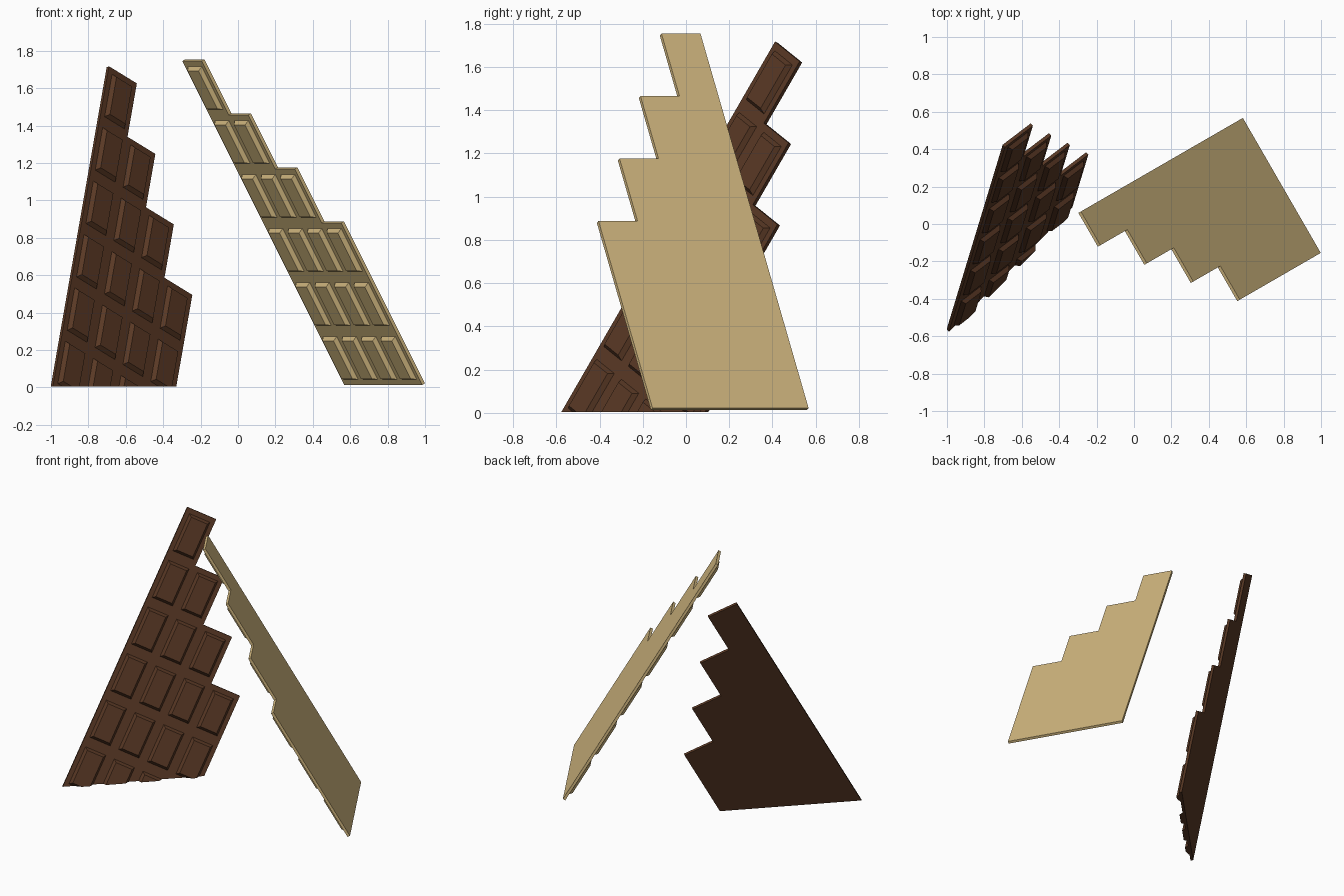
import bpy, bmesh
from mathutils import Vector, Matrix

if "Cube" in bpy.data.objects:
    bpy.data.objects.remove(bpy.data.objects["Cube"])

COL, ROW = 0.2083, 0.3333        # cell size
PLATE, RAISE = 0.018, 0.022      # slab thickness, block height
MARGIN_U, MARGIN_V, SLOPE = 0.030, 0.034, 0.016
COUNTS = [4, 4, 4, 3, 2, 1]      # cells per row, bottom to top


def add_slab(bm):
    """Stepped plate: back at z=0, face at z=PLATE."""
    outline = [(0, 0)]
    for r, n in enumerate(COUNTS):
        if r == 0 or n != COUNTS[r - 1]:
            outline.append((n * COL, r * ROW))
        if r == 5 or n != COUNTS[r + 1]:
            outline.append((n * COL, (r + 1) * ROW))
    outline.append((0, 6 * ROW))
    face = bm.faces.new([bm.verts.new((x, y, 0)) for x, y in outline])
    ext = bmesh.ops.extrude_face_region(bm, geom=[face], use_keep_orig=True)
    verts = [g for g in ext["geom"] if isinstance(g, bmesh.types.BMVert)]
    bmesh.ops.translate(bm, vec=(0, 0, PLATE), verts=verts)


def add_block(bm, c, r):
    """Raised block with sloped sides, sunk slightly into the plate."""
    rings = []
    for inset, z in ((0, PLATE - 0.002), (0, PLATE), (SLOPE, PLATE + RAISE)):
        x0, x1 = c * COL + MARGIN_U + inset, (c + 1) * COL - MARGIN_U - inset
        y0, y1 = r * ROW + MARGIN_V + inset, (r + 1) * ROW - MARGIN_V - inset
        rings.append([bm.verts.new((x, y, z)) for x, y in
                      ((x0, y0), (x1, y0), (x1, y1), (x0, y1))])
    bm.faces.new(rings[0][::-1])
    bm.faces.new(rings[2])
    for lo, hi in zip(rings, rings[1:]):
        for i in range(4):
            j = (i + 1) % 4
            bm.faces.new((lo[i], lo[j], hi[j], hi[i]))


def make_bar(name, corner, across, up, color, floor=None):
    bm = bmesh.new()
    add_slab(bm)
    for r, n in enumerate(COUNTS):
        for c in range(n):
            add_block(bm, c, r)
    # lean the bar into place
    v = Vector(up).normalized()
    u = Vector(across)
    u = (u - v * u.dot(v)).normalized()
    m = Matrix((u, v, u.cross(v))).transposed().to_4x4()
    m.translation = corner
    bm.transform(m)
    # trim flat where the bar meets the ground
    if floor is not None:
        geom = bm.verts[:] + bm.edges[:] + bm.faces[:]
        bmesh.ops.bisect_plane(bm, geom=geom, plane_co=(0, 0, floor),
                               plane_no=(0, 0, 1), clear_inner=True)
        rim = [e for e in bm.edges if e.is_boundary]
        bmesh.ops.edgeloop_fill(bm, edges=rim)
    bmesh.ops.recalc_face_normals(bm, faces=bm.faces[:])
    me = bpy.data.meshes.new(name)
    bm.to_mesh(me)
    bm.free()
    mat = bpy.data.materials.new(name + "_material")
    mat.diffuse_color = (*color, 1)
    mat.use_nodes = True
    mat.node_tree.nodes["Principled BSDF"].inputs["Base Color"].default_value = mat.diffuse_color
    me.materials.append(mat)
    ob = bpy.data.objects.new(name, me)
    bpy.context.collection.objects.link(ob)


# dark bar, positioned from its back top corner
up = Vector((0.150, 0.494, 0.856)).normalized()
make_bar("dark_chocolate_bar", Vector((-0.702, 0.424, 1.712)) - up * 2.0,
         (0.717, 0.55, -0.43), up, (0.10, 0.04, 0.018), floor=0.004)

# white bar, leaning with its blocks facing down
make_bar("white_chocolate_bar", Vector((0.582, 0.567, 0.022)),
         (0.5, -0.866, 0), (-0.433, -0.25, 0.866), (0.66, 0.49, 0.22))
